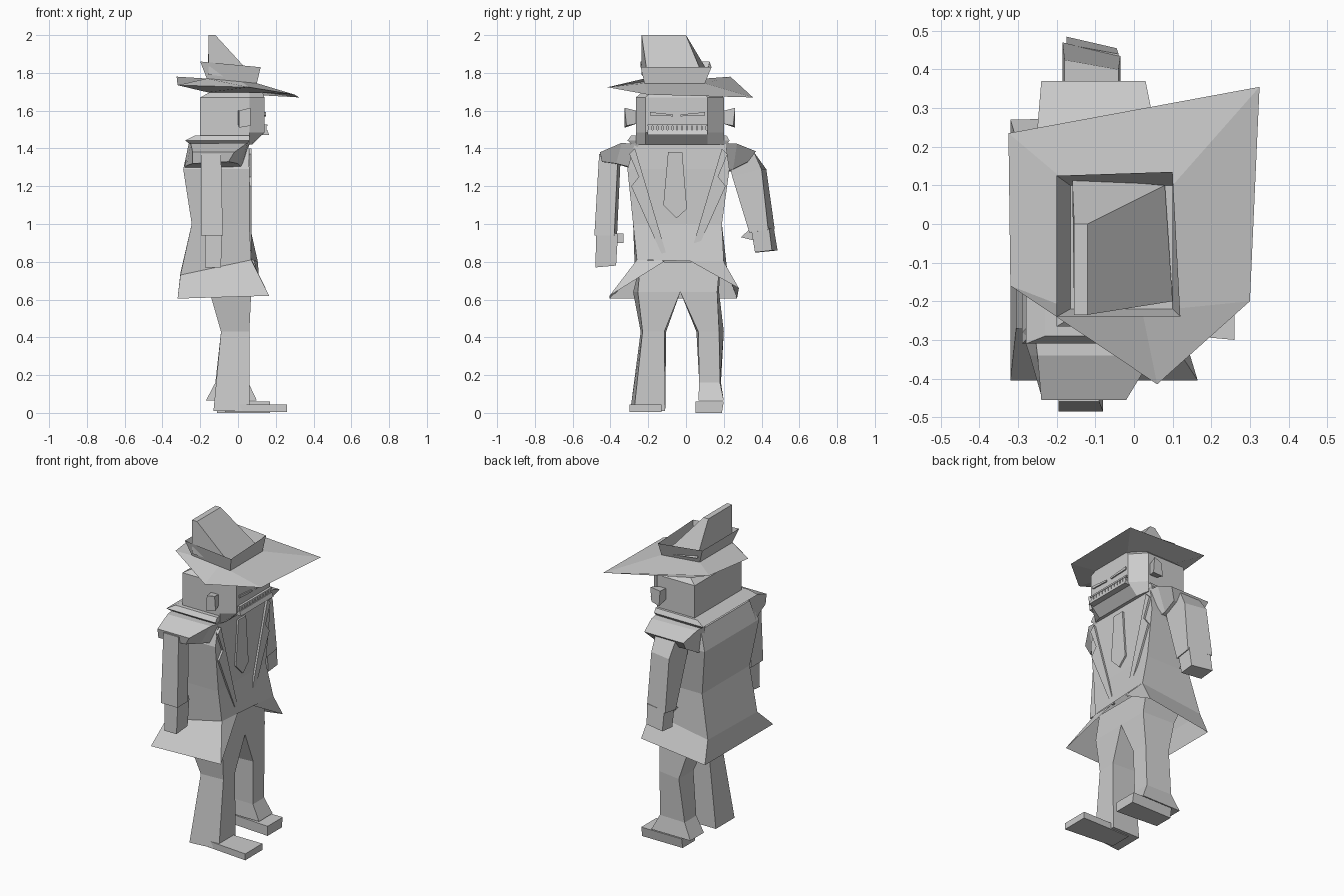
import bpy, bmesh

grey = bpy.data.materials.new("plain_grey")
grey.diffuse_color = (0.6, 0.6, 0.6, 1)


def build(name, verts, faces):
    me = bpy.data.meshes.new(name)
    me.from_pydata(verts, [], faces)
    bm = bmesh.new()
    bm.from_mesh(me)
    bmesh.ops.recalc_face_normals(bm, faces=bm.faces)
    bm.to_mesh(me)
    bm.free()
    me.materials.append(grey)
    ob = bpy.data.objects.new(name, me)
    bpy.context.collection.objects.link(ob)
    return ob


def loft(name, rings, bottom=True, top=True):
    """Skin a list of rings that all have the same number of points."""
    n = len(rings[0])
    verts = [p for r in rings for p in r]
    faces = [(k * n + i, k * n + (i + 1) % n, (k + 1) * n + (i + 1) % n, (k + 1) * n + i)
             for k in range(len(rings) - 1) for i in range(n)]
    if bottom:
        faces.append(tuple(range(n)))
    if top:
        faces.append(tuple(range(len(verts) - n, len(verts))))
    return build(name, verts, faces)


def rect(x0, x1, y0, y1, z, dz=0, b0=0, b1=0):
    """Level rectangle; dz raises the +y edge, b0 and b1 shift the back corners in y."""
    return [(x1, y0, z), (x1, y1, z + dz), (x0, y1 + b1, z + dz), (x0, y0 + b0, z)]


def box(name, x0, x1, y0, y1, z0, z1):
    return loft(name, [rect(x0, x1, y0, y1, z0), rect(x0, x1, y0, y1, z1)])


def plate(name, pts, x, t):
    """Plate in the y-z plane, its front at x + t."""
    return loft(name, [[(x, y, z) for y, z in pts], [(x + t, y, z) for y, z in pts]])


# Hat: wide tilted brim resting on the head, flared band, wedge-shaped crown
loft("hat_brim", [
    [(-.16, .165, 1.697), (.12, .085, 1.697), (.12, -.18, 1.697), (.04, -.235, 1.697), (-.16, -.235, 1.697)],
    [(-.325, .235, 1.78), (.325, .355, 1.67), (.30, -.20, 1.685), (.06, -.415, 1.724), (-.32, -.16, 1.735)],
    [(-.165, .10, 1.77), (.10, .10, 1.745), (.10, -.22, 1.745), (.02, -.22, 1.753), (-.165, -.22, 1.77)],
], bottom=False, top=False)
loft("hat_band", [
    [(.10, -.22, 1.745), (.10, .10, 1.745), (-.165, .10, 1.77), (-.165, -.22, 1.77)],
    [(.12, -.24, 1.83), (.10, .135, 1.83), (-.20, .125, 1.86), (-.20, -.24, 1.86)],
], top=False)
loft("hat_crown", [
    [(.10, -.20, 1.76), (.08, .10, 1.76), (-.16, .12, 1.80), (-.155, -.235, 1.79)],
    [(-.12, -.235, 2.0), (-.12, 0, 2.0), (-.155, 0, 2.0), (-.155, -.235, 2.0)],
], bottom=False)


# Head with bevelled cheeks and a sloping chin
def head_ring(xf, z, xb=-.20, inset=0):
    return [(xb, -.265 + inset, z), (.06, -.265 + inset, z), (xf, -.215 + inset, z),
            (xf, .115 - inset, z), (.06, .20 - inset, z), (xb, .20 - inset, z)]


loft("head", [head_ring(.075, 1.42), head_ring(.14, 1.485), head_ring(.14, 1.67),
              head_ring(.13, 1.697, -.15, .03)])
for side, y, s in (("right", -.265, -1), ("left", .20, 1)):
    loft(side + "_ear", [
        [(0, y, 1.53), (.05, y, 1.53), (.05, y, 1.60), (0, y, 1.60)],
        [(.005, y + s * .06, 1.51), (.065, y + s * .05, 1.52), (.065, y + s * .06, 1.615), (.005, y + s * .05, 1.60)],
    ])

# Face: narrow eyes, row of teeth and lips
plate("right_eye", [(-.19, 1.575), (-.07, 1.57), (-.07, 1.58), (-.19, 1.592)], .138, .01)
plate("left_eye", [(-.03, 1.57), (.10, 1.575), (.10, 1.592), (-.03, 1.58)], .138, .01)
for i in range(12):
    y = -.20 + i * .026
    box("tooth", .135, .152, y, y + .021, 1.498, 1.518)
box("upper_lip", .135, .155, -.205, .115, 1.518, 1.528)
loft("lower_lip", [rect(.12, .165, -.205, .115, 1.472), rect(.12, .155, -.205, .115, 1.497)])

# Coat body, flaring below the waist; the front of the skirt stays open
waist = [(.07, -.26, .81), (.105, .20, .80), (-.305, .22, .74), (-.305, -.27, .73)]
loft("coat_body", [
    waist,
    rect(-.245, .06, -.28, .19, 1.0),
    rect(-.29, .06, -.31, .23, 1.29),
    [(.055, -.27, 1.43), (.055, .21, 1.43), (-.25, .21, 1.41), (-.25, -.27, 1.41)],
], bottom=False)
hem = [(.165, -.405, .62), (.115, .28, .66), (-.32, .27, .605), (-.32, -.405, .605)]
build("coat_skirt", waist + hem + [(.075, -.11, .805), (.085, .02, .805)],
      [(1, 2, 6, 5), (2, 3, 7, 6), (3, 0, 4, 7), (0, 8, 4), (1, 5, 9)])

# Collar, lapels and tie
loft("collar", [
    rect(-.25, .05, -.285, .215, 1.42),
    rect(-.28, .06, -.31, .23, 1.442),
    rect(-.23, .06, -.29, .215, 1.468),
])
lapel = [(.23, 1.40), (.26, 1.37), (.21, 1.25), (.25, 1.20), (.075, .81), (.055, .81)]
for side, s in (("right", -1), ("left", 1)):
    plate(side + "_lapel", [(-.04 + s * y, z) for y, z in lapel], .058, .014)
plate("tie", [(-.095, 1.38), (-.12, 1.10), (-.05, 1.03), (.005, 1.08), (-.02, 1.38)], .058, .012)

# Shoulder caps, their lower front edges drawn back
loft("right_shoulder", [
    [(.06, -.25, 1.42), (-.26, -.25, 1.43), (-.29, -.28, 1.29), (.02, -.29, 1.30)],
    [(.05, -.34, 1.43), (-.25, -.34, 1.425), (-.27, -.34, 1.31), (.0, -.37, 1.32)],
    [(-.02, -.455, 1.38), (-.24, -.455, 1.38), (-.24, -.445, 1.32), (-.05, -.445, 1.33)],
], bottom=False)
loft("left_shoulder", [
    [(.06, .18, 1.43), (-.26, .18, 1.43), (-.26, .20, 1.27), (.0, .20, 1.27)],
    [(.05, .27, 1.425), (-.25, .25, 1.42), (-.25, .24, 1.28), (-.02, .25, 1.29)],
    [(.03, .37, 1.385), (-.24, .37, 1.385), (-.23, .33, 1.33), (-.02, .33, 1.33)],
], bottom=False)

# Right arm hangs straight, left arm is held outward and turned
loft("right_arm", [
    rect(-.195, -.08, -.485, -.38, .94, 0, 0, .015),
    rect(-.195, -.09, -.46, -.36, 1.37, 0, 0, .015),
])
loft("right_hand", [rect(-.175, -.09, -.48, -.37, .77, .01), rect(-.175, -.085, -.475, -.36, .95)])
box("right_thumb", -.17, -.11, -.37, -.33, .90, .95)
loft("left_arm", [
    rect(-.185, -.035, .335, .435, .955, .015, .03, .035),
    rect(-.18, -.04, .245, .40, 1.25, .04, 0, .025),
    rect(-.18, -.04, .22, .36, 1.36, .02),
])
loft("left_hand", [rect(-.175, -.045, .365, .455, .85, .01, .02, .03),
                   rect(-.175, -.04, .345, .44, .97, .01, .02, .025)])
loft("left_thumb", [rect(-.15, -.09, .29, .37, .93, -.02), rect(-.15, -.09, .33, .37, .965)])

# Trouser legs meeting at the crotch
loft("right_leg", [
    rect(-.13, .06, -.275, -.11, .01, 0, -.02, 0),
    rect(-.09, .06, -.23, -.115, .43, 0, -.01, .01),
    rect(-.15, .07, -.255, -.03, .64, 0, -.025, 0),
    rect(-.22, .055, -.24, -.03, .80),
], top=False)
loft("left_leg", [
    rect(-.17, .10, .065, .20, .065),
    rect(-.12, .055, .07, .18, .16, 0, 0, .005),
    rect(-.09, .06, .065, .175, .43, 0, -.01, .025),
    rect(-.15, .07, -.03, .165, .64, 0, 0, .01),
    rect(-.22, .055, -.03, .18, .80),
], top=False)

# Shoes: a plate ahead of the right heel, a full sole on the left
loft("right_shoe", [rect(-.07, .26, -.30, -.13, .005, 0, .03, 0), rect(-.07, .26, -.30, -.13, .045, 0, .03, 0)])
loft("left_shoe", [rect(-.11, .17, .05, .19, 0, 0, .02, 0), rect(-.11, .17, .05, .20, .06, 0, .02, 0)])
